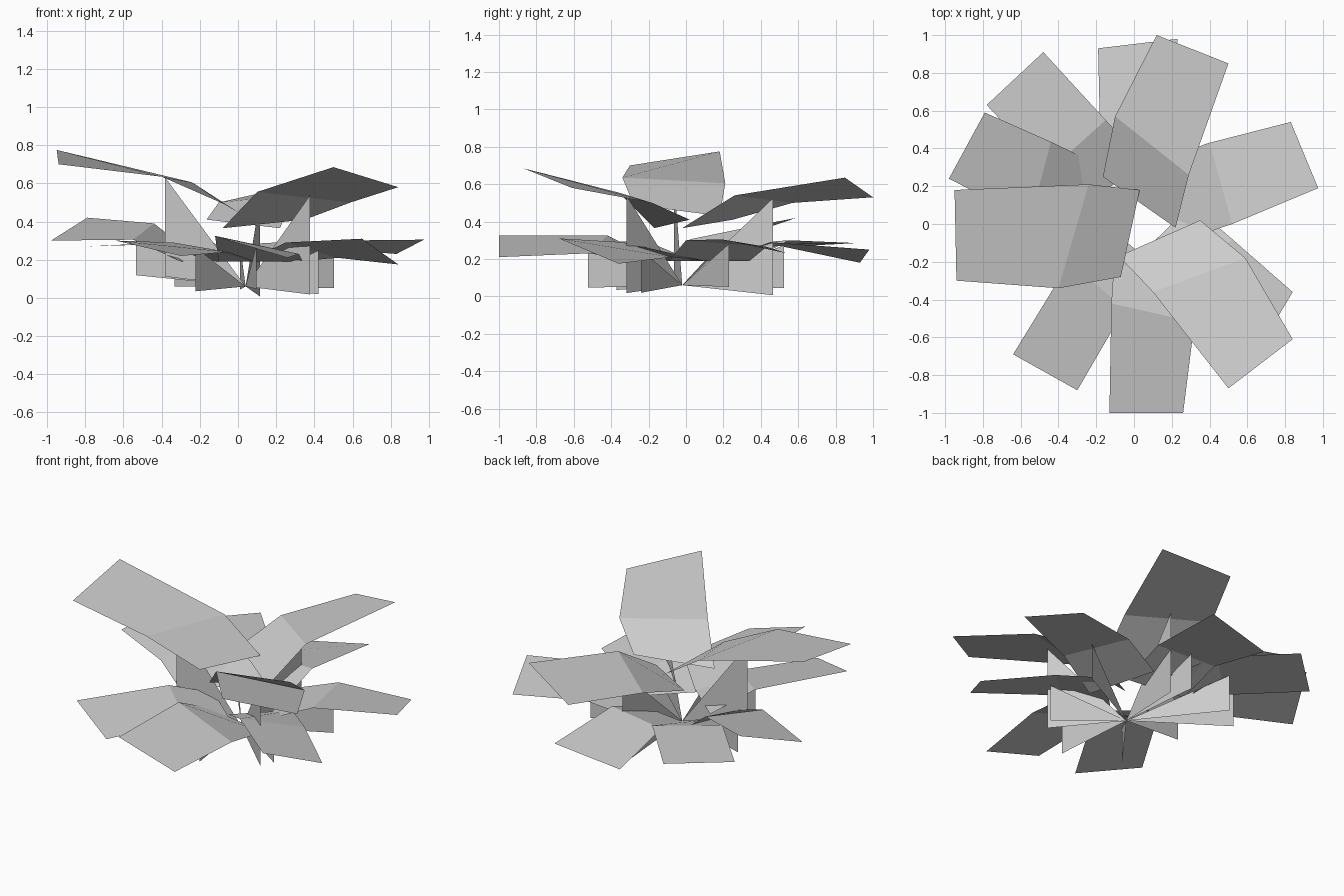
import bpy
import bmesh
from mathutils import Vector

default_cube = bpy.data.objects.get("Cube")
if default_cube:
    bpy.data.objects.remove(default_cube, do_unlink=True)

# Single flat colour for the whole plant
leaf_grey = bpy.data.materials.new("leaf grey")
leaf_grey.use_nodes = True
grey = (0.6, 0.6, 0.6, 1.0)
leaf_grey.diffuse_color = grey
leaf_grey.node_tree.nodes["Principled BSDF"].inputs["Base Color"].default_value = grey

# Point near the ground where all the stems meet
hub = Vector((0.04, -0.02, 0.06))


def make_object(name, points, faces):
    """Create a flat-shaded sheet object from points and faces."""
    bm = bmesh.new()
    verts = [bm.verts.new(point) for point in points]
    for face in faces:
        bm.faces.new([verts[index] for index in face])
    mesh = bpy.data.meshes.new(name)
    bm.to_mesh(mesh)
    bm.free()
    mesh.materials.append(leaf_grey)
    sheet = bpy.data.objects.new(name, mesh)
    bpy.context.collection.objects.link(sheet)
    return sheet


def inner_row(tip, middle, length=0.28, height=0.19):
    """Continue a leaf from its middle fold down towards the hub."""
    inward = (middle[0] + middle[1]) - (tip[0] + tip[1])
    inward.z = 0
    shift = inward.normalized() * length
    row = [corner + shift for corner in middle]
    for corner in row:
        corner.z = height
    return row


def make_leaf(name, tip, middle, base=None, stem_depth=0.23):
    """Build a folded leaf and the upright triangular stem under it."""
    tip = [Vector(corner) for corner in tip]
    middle = [Vector(corner) for corner in middle]
    if base is None:
        base = inner_row(tip, middle)
    else:
        base = [Vector(corner) for corner in base]

    # Two panels joined at the fold, wound so that they face upwards
    rows = tip + middle + base
    make_object(name + "_leaf", rows, [(1, 0, 2, 3), (3, 2, 4, 5)])

    # Stem plate, hanging from just outside the fold
    fold_centre = (middle[0] + middle[1]) / 2
    tip_centre = (tip[0] + tip[1]) / 2
    top = fold_centre.lerp(tip_centre, 0.1)
    bottom = top - Vector((0, 0, stem_depth))
    make_object(name + "_stem", [hub, bottom, top], [(0, 1, 2)])


# Upper tier: three large raised leaves
make_leaf("upper_right",
          tip=[(-0.94, -0.3, 0.7), (-0.95, 0.18, 0.775)],
          middle=[(-0.4, -0.34, 0.635), (-0.24, 0.21, 0.605)],
          base=[(-0.07, -0.28, 0.49), (0.03, 0.18, 0.43)],
          stem_depth=0.52)
make_leaf("upper_back",
          tip=[(0.12, 1, 0.53), (0.5, 0.85, 0.635)],
          middle=[(-0.1, 0.57, 0.5), (0.29, 0.26, 0.54)],
          base=[(-0.165, 0.25, 0.41), (0.22, -0.02, 0.365)],
          stem_depth=0.52)
make_leaf("upper_front_left",
          tip=[(0.84, -0.61, 0.58), (0.5, -0.87, 0.685)],
          middle=[(0.59, -0.18, 0.5), (0.1, -0.36, 0.555)],
          base=[(0.35, 0.02, 0.41), (-0.08, -0.17, 0.365)],
          stem_depth=0.52)

# Lower tier: a ring of drooping leaves
make_leaf("lower_left",
          tip=[(0.83, 0.54, 0.23), (0.975, 0.19, 0.305)],
          middle=[(0.4, 0.43, 0.265), (0.52, 0, 0.3)])
make_leaf("lower_front_left",
          tip=[(0.84, -0.36, 0.175), (0.65, -0.68, 0.31)],
          middle=[(0.52, -0.08, 0.21), (0.25, -0.34, 0.29)])
make_leaf("lower_front",
          tip=[(0.26, -1, 0.21), (-0.13, -1, 0.325)],
          middle=[(0.32, -0.52, 0.23), (-0.12, -0.42, 0.325)])
make_leaf("lower_front_right",
          tip=[(-0.3, -0.88, 0.22), (-0.64, -0.69, 0.3)],
          middle=[(-0.05, -0.45, 0.24), (-0.34, -0.2, 0.29)])
make_leaf("lower_right",
          tip=[(-0.98, 0.24, 0.3), (-0.79, 0.59, 0.42)],
          middle=[(-0.55, 0.02, 0.305), (-0.44, 0.435, 0.39)])
make_leaf("lower_back_right",
          tip=[(-0.78, 0.63, 0.27), (-0.48, 0.91, 0.285)],
          middle=[(-0.45, 0.28, 0.28), (-0.15, 0.55, 0.3)])
make_leaf("lower_back",
          tip=[(-0.19, 0.93, 0.18), (0.23, 0.98, 0.25)],
          middle=[(-0.18, 0.5, 0.27), (0.2, 0.45, 0.29)])
